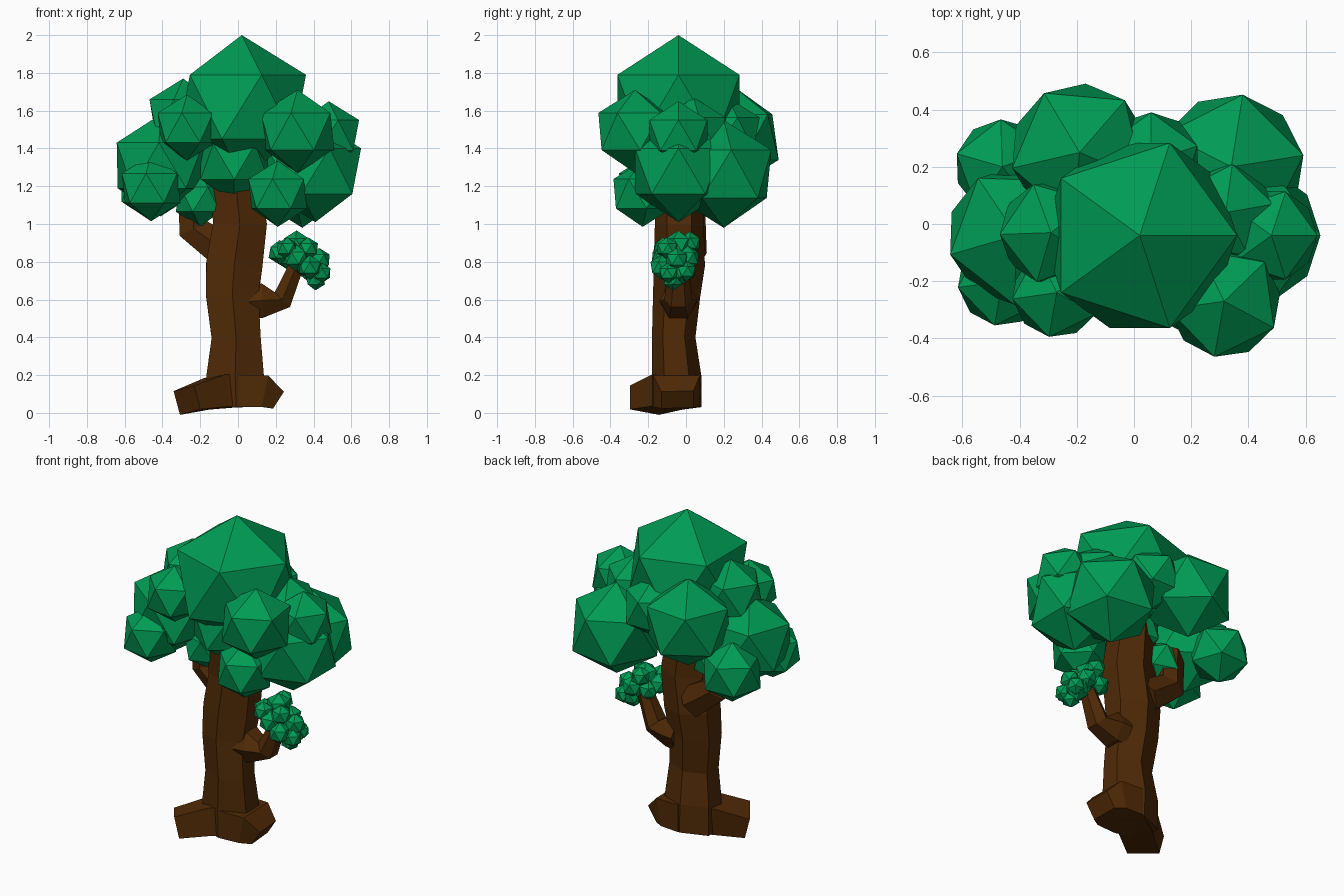
import bpy, bmesh, math
from mathutils import Vector, Matrix


def material(name, rgb):
    m = bpy.data.materials.new(name)
    m.diffuse_color = (*rgb, 1)
    return m


bark = material("bark", (0.08, 0.023, 0.002))
leaf = material("leaf", (0.0, 0.33, 0.09))


def finish(bm, name, mat):
    bmesh.ops.recalc_face_normals(bm, faces=bm.faces)
    me = bpy.data.meshes.new(name)
    bm.to_mesh(me)
    bm.free()
    me.materials.append(mat)
    bpy.context.collection.objects.link(bpy.data.objects.new(name, me))


def tube(name, path, sides=6):
    """Faceted limb through (x, y, z, radius_u, radius_v) stations."""
    bm = bmesh.new()
    pts = [Vector(p[:3]) for p in path]
    rings = []
    for i, p in enumerate(path):
        t = (pts[min(i + 1, len(pts) - 1)] - pts[max(i - 1, 0)]).normalized()
        u = Vector((0, 1, 0)).cross(t).normalized()
        v = t.cross(u)
        rings.append([bm.verts.new(pts[i] + u * p[3] * math.cos(a) + v * p[4] * math.sin(a))
                      for a in (math.pi * (1 + 2 * k) / sides for k in range(sides))])
    for a, b in zip(rings, rings[1:]):
        for k in range(sides):
            n = (k + 1) % sides
            bm.faces.new((a[k], a[n], b[n], b[k]))
    bm.faces.new(rings[0][::-1])
    bm.faces.new(rings[-1])
    finish(bm, name, bark)


def clumps(name, balls):
    """Foliage made of overlapping icosahedra (x, y, z, radius, turn in degrees)."""
    for i, (x, y, z, r, turn) in enumerate(balls):
        bm = bmesh.new()
        bmesh.ops.create_icosphere(
            bm, subdivisions=1, radius=r,
            matrix=Matrix.Translation((x, y, z)) @ Matrix.Rotation(math.radians(turn), 4, 'Z'))
        finish(bm, f"{name}_{i + 1}", leaf)


# Trunk, roots and branches
tube("trunk", [(-0.01, -0.05, 0.03, 0.18, 0.13), (-0.015, -0.05, 0.20, 0.175, 0.13),
               (-0.01, -0.065, 0.40, 0.15, 0.115), (-0.03, -0.05, 0.62, 0.16, 0.125),
               (-0.02, -0.035, 0.78, 0.172, 0.135), (0.01, -0.035, 1.00, 0.165, 0.13),
               (-0.02, -0.04, 1.30, 0.14, 0.12)])
tube("front_left_root", [(0.03, -0.02, 0.115, 0.12, 0.14), (-0.11, -0.10, 0.11, 0.12, 0.14),
                         (-0.27, -0.22, 0.067, 0.092, 0.135)], sides=4)
tube("right_root", [(0.00, -0.05, 0.115, 0.12, 0.185), (0.14, -0.05, 0.115, 0.12, 0.175),
                    (0.21, -0.045, 0.07, 0.075, 0.12)], sides=4)
tube("left_branch", [(-0.06, 0.02, 0.85, 0.11, 0.09), (-0.235, 0.03, 0.975, 0.095, 0.075),
                     (-0.24, 0.03, 1.20, 0.09, 0.07)])
tube("right_branch", [(0.06, -0.04, 0.59, 0.11, 0.10), (0.13, -0.04, 0.595, 0.105, 0.10),
                      (0.235, -0.04, 0.60, 0.065, 0.075), (0.31, -0.04, 0.78, 0.045, 0.05)])

# Main canopy
clumps("canopy", [
    (0.02, -0.04, 1.62, 0.38, 0),
    (0.315, -0.27, 1.49, 0.22, -28), (-0.27, -0.24, 1.51, 0.175, -28),
    (-0.46, -0.20, 1.19, 0.175, -28), (0.21, -0.23, 1.16, 0.175, -28),
    (0.41, -0.04, 1.28, 0.27, 0), (0.48, -0.04, 1.47, 0.18, 0),
    (0.34, 0.20, 1.265, 0.285, 9), (-0.19, 0.25, 1.46, 0.27, -23),
    (-0.41, -0.04, 1.31, 0.27, 52), (-0.29, -0.03, 1.57, 0.20, 38),
    (-0.46, 0.20, 1.20, 0.185, 20), (0.06, 0.22, 1.48, 0.19, 18),
    (0.32, 0.04, 1.48, 0.19, 10), (-0.02, -0.09, 1.33, 0.21, 18),
    (-0.20, -0.02, 1.13, 0.145, 0)])

# Small tuft on the right branch
clumps("tuft", [(x, y, z, r, 25 * i) for i, (x, y, z, r) in enumerate([
    (0.22, -0.05, 0.85, 0.065), (0.26, -0.12, 0.87, 0.06), (0.31, -0.04, 0.89, 0.076),
    (0.30, 0.02, 0.90, 0.06), (0.31, -0.12, 0.82, 0.07), (0.26, 0.00, 0.82, 0.06),
    (0.37, -0.10, 0.87, 0.06), (0.36, 0.01, 0.82, 0.065), (0.38, -0.13, 0.77, 0.065),
    (0.43, -0.05, 0.81, 0.063), (0.40, -0.03, 0.75, 0.075), (0.44, -0.09, 0.74, 0.056),
    (0.43, 0.00, 0.75, 0.056), (0.41, -0.07, 0.705, 0.056), (0.34, -0.06, 0.80, 0.08)])])
